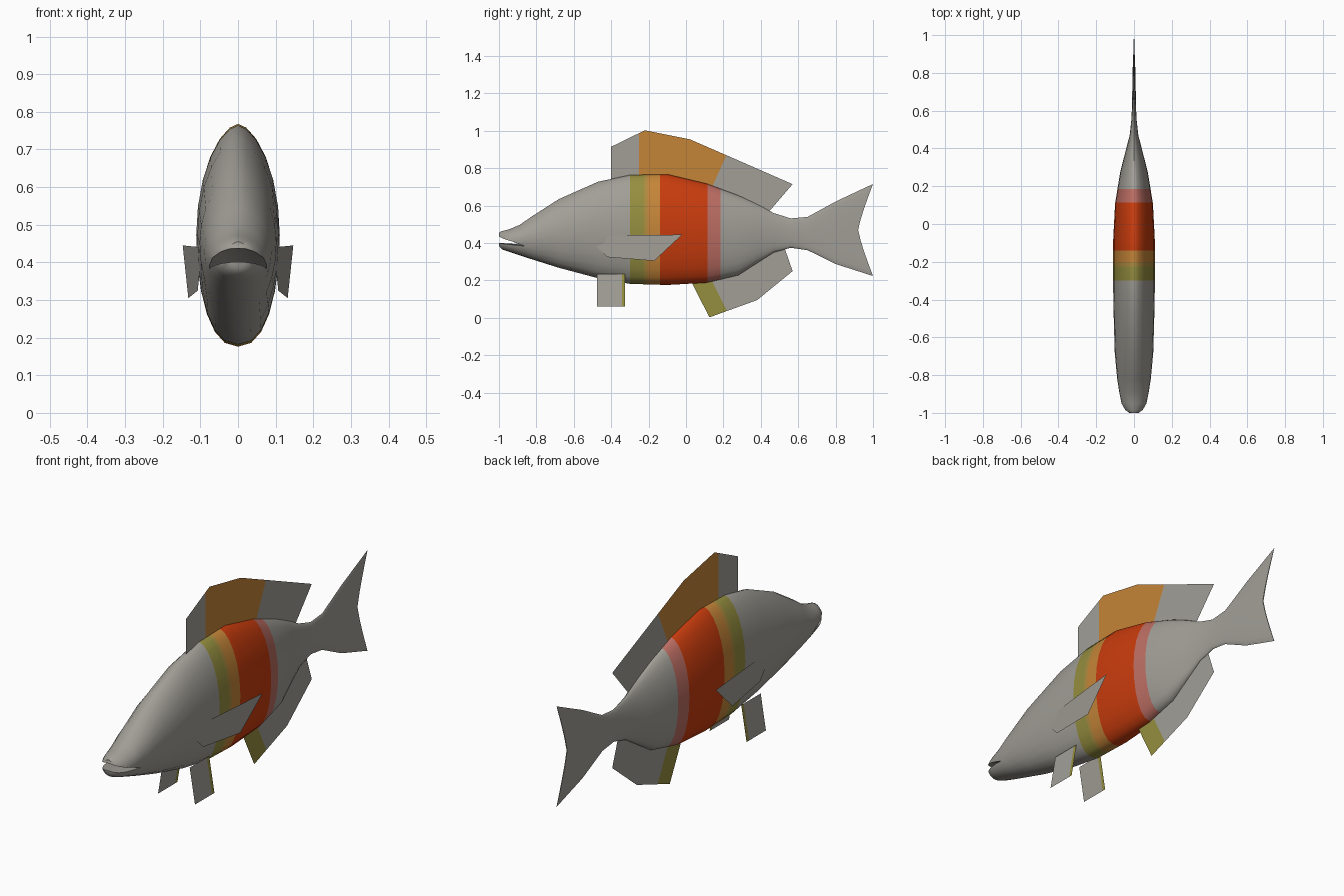
import bpy, bmesh, math
from mathutils import Vector

if "Cube" in bpy.data.objects:
    bpy.data.objects.remove(bpy.data.objects["Cube"])


def material(name, rgb):
    m = bpy.data.materials.new(name)
    m.diffuse_color = (*rgb, 1)
    m.use_nodes = True
    m.node_tree.nodes["Principled BSDF"].inputs["Base Color"].default_value = m.diffuse_color
    return m


GREY = material("warm grey", (0.36, 0.345, 0.31))
OLIVE = material("olive", (0.30, 0.27, 0.05))
MUSTARD = material("mustard", (0.42, 0.26, 0.05))
TAN = material("orange tan", (0.56, 0.235, 0.04))
RED = material("orange red", (0.58, 0.045, 0.004))
PINK = material("dusty pink", (0.50, 0.155, 0.125))


def make_object(name, bm, mats):
    me = bpy.data.meshes.new(name)
    bm.to_mesh(me)
    bm.free()
    for m in mats:
        me.materials.append(m)
    ob = bpy.data.objects.new(name, me)
    bpy.context.collection.objects.link(ob)
    return ob


def split(bm, co, no):
    bmesh.ops.bisect_plane(bm, geom=bm.verts[:] + bm.edges[:] + bm.faces[:],
                           dist=1e-6, plane_co=co, plane_no=no)


# Body: sections from snout to tail (y, bottom, top, half width)
SECTIONS = [
    (-1.0, 0.385, 0.455, 0.028), (-0.985, 0.367, 0.464, 0.048),
    (-0.95, 0.355, 0.472, 0.066), (-0.89, 0.335, 0.497, 0.078),
    (-0.82, 0.312, 0.545, 0.089), (-0.68, 0.268, 0.635, 0.102),
    (-0.47, 0.212, 0.728, 0.108), (-0.30, 0.182, 0.764, 0.111),
    (-0.10, 0.176, 0.768, 0.111), (0.11, 0.188, 0.718, 0.100),
    (0.28, 0.228, 0.655, 0.072), (0.38, 0.293, 0.608, 0.046),
    (0.47, 0.350, 0.560, 0.023), (0.56, 0.375, 0.532, 0.013),
    (0.65, 0.362, 0.540, 0.010), (0.80, 0.288, 0.622, 0.008),
    (0.92, 0.224, 0.716, 0.002)]
N = 24
bm = bmesh.new()
rings = []
for y, lo, hi, w in SECTIONS:
    ring = []
    for i in range(N):
        a = 2 * math.pi * i / N - math.pi / 2
        c, s = math.cos(a), math.sin(a)
        # back is slimmer than the belly
        x = math.copysign(w * abs(c) ** (1.2 if s > 0 else 0.85), c)
        if i in (0, N // 2):
            x = 0
        notch = 0.08 * abs(s) ** 1.2 if y == SECTIONS[-1][0] else 0
        ring.append(bm.verts.new((x, y + notch, (lo + hi) / 2 + (hi - lo) / 2 * s)))
    rings.append(ring)
for r, q in zip(rings, rings[1:]):
    for i in range(N):
        j = (i + 1) % N
        bm.faces.new((r[i], r[j], q[j], q[i]))
for r in (rings[0], rings[-1]):
    for i in range(N // 2):
        quad = [r[i], r[i + 1], r[N - i - 1], r[(N - i) % N]]
        bm.faces.new(list(dict.fromkeys(quad)))
bmesh.ops.recalc_face_normals(bm, faces=bm.faces[:])

# Colour bands around the body
BANDS = [(-0.30, 1), (-0.225, 2), (-0.205, 3), (-0.14, 4), (0.115, 5), (0.185, 0)]
for y, _ in BANDS:
    split(bm, (0, y, 0), (0, 1, 0))
for f in bm.faces:
    y = f.calc_center_median().y
    f.material_index = 0
    for start, idx in BANDS:
        if y > start:
            f.material_index = idx
body = make_object("body", bm, [GREY, OLIVE, MUSTARD, TAN, RED, PINK])

# Mouth: arched wedge cut out of the snout
bm = bmesh.new()
rows = []
for k in range(-6, 7):
    x = k * 0.02
    drop = min(7 * x * x, 0.035)
    rows.append([bm.verts.new((x, y, z)) for y, z in (
        (-1.05, 0.447 - drop * 0.4), (-0.93, 0.424 - drop * 0.5),
        (-0.86, 0.393 - drop * 0.3), (-0.92, 0.396 - drop * 0.2),
        (-1.05, 0.404 - drop * 0.2))])
for r, q in zip(rows, rows[1:]):
    for i in range(5):
        j = (i + 1) % 5
        bm.faces.new((r[i], r[j], q[j], q[i]))
bm.faces.new(rows[0])
bm.faces.new(rows[-1])
bmesh.ops.recalc_face_normals(bm, faces=bm.faces[:])
cutter = make_object("mouth_cutter", bm, [GREY])
cutter.hide_render = True
cutter.hide_viewport = False
mod = body.modifiers.new("mouth", "BOOLEAN")
mod.operation = "DIFFERENCE"
mod.solver = "EXACT"
mod.object = cutter
bpy.context.view_layer.objects.active = body
body.select_set(True)
bpy.ops.object.modifier_apply(modifier="mouth")
bpy.data.objects.remove(cutter)
bpy.ops.object.shade_smooth_by_angle(angle=math.radians(50))


def fin(name, outline, mats, cuts=(), place=lambda y, z: 0.0):
    """Flat fin from a (y, z) outline; cuts are (y, z, normal_y, normal_z)."""
    bm = bmesh.new()
    bm.faces.new([bm.verts.new((0, y, z)) for y, z in outline])
    for y, z, ny, nz in cuts:
        split(bm, (0, y, z), (0, ny, nz))
    for f in bm.faces:
        c = f.calc_center_median()
        f.material_index = sum(
            (c - Vector((0, y, z))).dot((0, ny, nz)) > 0 for y, z, ny, nz in cuts)
    for v in bm.verts:
        v.co.x = place(v.co.y, v.co.z)
    return make_object(name, bm, mats)


# Back fin and belly fin on the centre line
fin("back_fin",
    [(-0.4, 0.70), (-0.4, 0.915), (-0.22, 1.003), (0.02, 0.955), (0.22, 0.868),
     (0.57, 0.715), (0.45, 0.575), (0.40, 0.54), (0.11, 0.66), (-0.1, 0.71)],
    [GREY, TAN, GREY], [(-0.25, 0.8, 1, 0), (0.18, 0.79, 1, -0.45)])
fin("belly_fin",
    [(0.02, 0.21), (0.125, 0.003), (0.38, 0.095), (0.57, 0.25), (0.53, 0.365),
     (0.45, 0.385), (0.28, 0.27), (0.11, 0.23)],
    [OLIVE, GREY], [(0.22, 0.035, 1, 0.5)])

# Paired fins on both sides
for side, sx in (("right", 1), ("left", -1)):
    fin(side + "_chest_fin",
        [(-0.54, 0.44), (-0.02, 0.445), (-0.17, 0.305), (-0.42, 0.325)],
        [GREY], place=lambda y, z: sx * (0.147 + 0.1 * (y + 0.02)))
    fin(side + "_lower_fin",
        [(-0.475, 0.235), (-0.325, 0.235), (-0.325, 0.062), (-0.475, 0.062)],
        [GREY, OLIVE], [(-0.343, 0.1, 1, 0)],
        place=lambda y, z: sx * (0.1 - 0.165 * (z - 0.062)))
